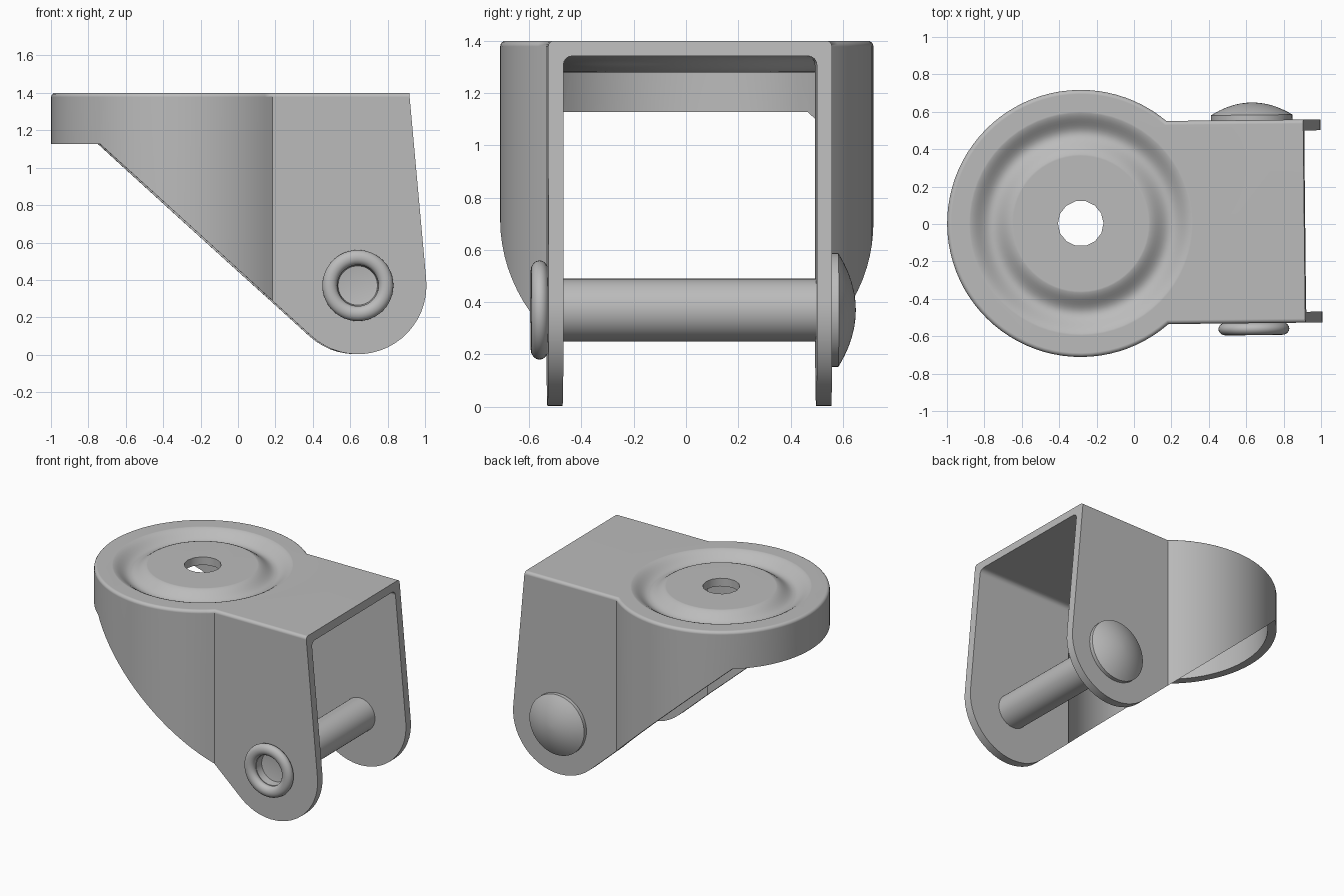
import bpy, bmesh, math
from mathutils import Matrix, Vector

old = bpy.data.objects.get("Cube")
if old:
    bpy.data.objects.remove(old, do_unlink=True)

TOP, WALL = 1.4, 0.058
CX, CY = -0.285, 0.003          # swivel centre
PX, PZ, PR = 0.635, 0.37, 0.367  # axle centre and ear radius
TURN = (Matrix.Translation((CX, CY, 0)) @ Matrix.Rotation(math.radians(0.6), 4, 'Z')
        @ Matrix.Translation((-CX, 0, 0)))

steel = bpy.data.materials.new("grey steel")
steel.use_nodes = True
GREY = (0.5, 0.5, 0.5, 1)
steel.diffuse_color = GREY
steel.node_tree.nodes["Principled BSDF"].inputs["Base Color"].default_value = GREY


def make(name, bm):
    bmesh.ops.recalc_face_normals(bm, faces=bm.faces)
    me = bpy.data.meshes.new(name)
    bm.to_mesh(me)
    bm.free()
    me.materials.append(steel)
    ob = bpy.data.objects.new(name, me)
    bpy.context.collection.objects.link(ob)
    return ob


def prism(name, pts, sweep, round_top=0):
    """Extrude a closed outline along sweep, optionally rounding the far rim."""
    bm = bmesh.new()
    face = bm.faces.new([bm.verts.new(p) for p in pts])
    ext = bmesh.ops.extrude_face_region(bm, geom=[face], use_keep_orig=True)["geom"]
    verts = [g for g in ext if isinstance(g, bmesh.types.BMVert)]
    bmesh.ops.translate(bm, verts=verts, vec=sweep)
    if round_top:
        rim = [g for g in ext if isinstance(g, bmesh.types.BMEdge)]
        bmesh.ops.bevel(bm, geom=rim, offset=round_top, segments=4,
                        profile=0.5, affect='EDGES')
    return make(name, bm)


def lathe(name, profile, place, steps=64, closed=False):
    """Spin (radius, height) points about local z, then place the result."""
    bm = bmesh.new()
    vs = [bm.verts.new((r, 0, h)) for r, h in profile]
    edges = [bm.edges.new(p) for p in zip(vs, vs[1:])]
    if closed:
        edges.append(bm.edges.new((vs[-1], vs[0])))
    bmesh.ops.spin(bm, geom=vs + edges, cent=(0, 0, 0), axis=(0, 0, 1),
                   angle=math.tau, steps=steps, use_merge=True)
    bmesh.ops.remove_doubles(bm, verts=bm.verts, dist=1e-5)
    bm.transform(place)
    return make(name, bm)


def boolean(ob, tool, op):
    mod = ob.modifiers.new("cut", 'BOOLEAN')
    mod.object, mod.operation, mod.solver = tool, op, 'EXACT'
    dg = bpy.context.evaluated_depsgraph_get()
    me = bpy.data.meshes.new_from_object(ob.evaluated_get(dg))
    ob.modifiers.clear()
    ob.data = me
    bpy.data.objects.remove(tool, do_unlink=True)


def keyhole(r, half, x_end, z):
    """Round plate outline running into a straight-sided neck."""
    a = math.asin(half / r)
    n = 64
    arc = [a + (math.tau - 2 * a) * i / n for i in range(n + 1)]
    pts = [(CX + r * math.cos(t), r * math.sin(t), z) for t in arc]
    return pts + [(x_end, -half, z), (x_end, half, z)]


def groove(centre, half, depth, level):
    """Cosine dip, as (radius, height) points."""
    n = 16
    return [(centre + half * (2 * i / n - 1),
             level - depth * 0.5 * (1 - math.cos(math.tau * i / n))) for i in range(n + 1)]


swivel = Matrix.Translation((CX, 0, 0))
axle = Matrix.Translation((PX, 0, PZ)) @ Matrix.Rotation(-math.pi / 2, 4, 'X')

# Folded shell: rounded keyhole, hollowed from below and open at the neck end
bracket = prism("bracket", keyhole(0.714, 0.543, 1.2, -0.1), (0, 0, TOP + 0.1), 0.022)
boolean(bracket, prism("hollow", keyhole(0.714 - WALL, 0.543 - WALL, 1.4, -0.3),
                       (0, 0, TOP + 0.3 - WALL), 0.035), 'DIFFERENCE')

# Side outline: rounded ears and sloping lower edge
ear = [math.radians(5 - i * 137.5 / 20) for i in range(21)]
side = [(-1.2, -1, 1.5), (0.901, -1, 1.5), (0.91, -1, TOP)]
side += [(PX + PR * math.cos(t), -1, PZ + PR * math.sin(t)) for t in ear]
side += [(-0.745, -1, 1.128), (-1.2, -1, 1.128)]
boolean(bracket, prism("side_outline", side, (0, 2, 0)), 'INTERSECT')

# Pressed ring in the top plate: bulge below, groove above
bulge = groove(0.48, 0.13, 0.065, TOP - WALL + 0.001)
boolean(bracket, lathe("bulge", bulge + [(0.61, 1.37), (0.35, 1.37)], swivel, closed=True), 'UNION')
dip = groove(0.48, 0.125, 0.06, TOP + 0.001)
boolean(bracket, lathe("dip", dip + [(0.605, 1.5), (0.355, 1.5)], swivel, closed=True), 'DIFFERENCE')

# Bolt hole in the plate and axle holes in the ears
boolean(bracket, lathe("bolt_hole", [(0, 1.2), (0.122, 1.2), (0.122, 1.5), (0, 1.5)],
                       swivel, 14), 'DIFFERENCE')
boolean(bracket, lathe("axle_hole", [(0, -1), (0.118, -1), (0.118, 1), (0, 1)],
                       axle, 48), 'DIFFERENCE')

# Axle pin with a dished front end
pin = lathe("axle_pin", [(0, -0.49), (0.105, -0.505), (0.11, -0.56), (0.12, -0.56),
                         (0.12, 0.56), (0, 0.56)], axle, 48)

# Rolled rivet lip on the front ear
lip = [(0.15 + 0.04 * math.cos(math.tau * i / 16),
        -0.573 + 0.034 * math.sin(math.tau * i / 16)) for i in range(16)]
rivet_lip = lathe("rivet_lip", lip, axle, 48, closed=True)

# Domed head on the back ear
dome = [(0.218 * math.cos(t), 0.568 + 0.067 * math.sin(t) ** 1.5)
        for t in [math.pi / 2 * i / 10 for i in range(10)]]
dome = [(0.218 * (1 - i / 10), 0.57 + 0.067 * (1 - (1 - i / 10) ** 2)) for i in range(11)]
pin_head = lathe("pin_head", [(0, 0.535), (0.218, 0.535)] + dome, axle, 48)

# Final placement and smooth shading
for ob in (bracket, pin, rivet_lip, pin_head):
    ob.data.transform(TURN)
    bpy.ops.object.select_all(action='DESELECT')
    ob.select_set(True)
    bpy.context.view_layer.objects.active = ob
    bpy.ops.object.shade_smooth_by_angle(angle=math.radians(32))
    weighted = ob.modifiers.new("weighted normals", 'WEIGHTED_NORMAL')
    weighted.keep_sharp = True
